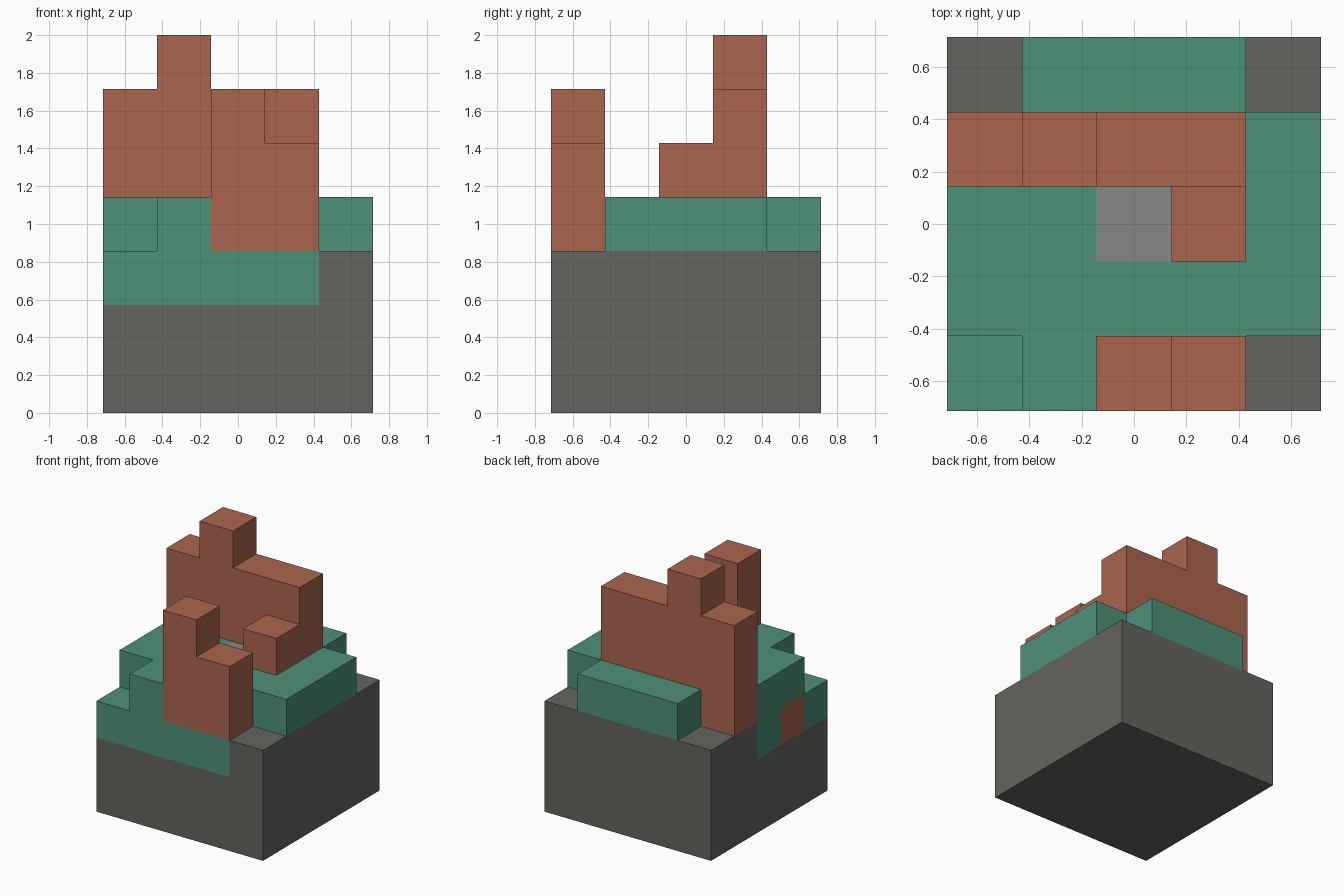
import bpy, bmesh
from mathutils import Vector

cube = bpy.data.objects.get("Cube")
if cube:
    bpy.data.objects.remove(cube, do_unlink=True)

UNIT = 2 / 7          # edge of one block
HALF = 2.5            # half the footprint, in blocks


def material(name, rgb):
    mat = bpy.data.materials.new(name)
    mat.use_nodes = True
    mat.diffuse_color = (*rgb, 1)
    bsdf = next(n for n in mat.node_tree.nodes if n.type == 'BSDF_PRINCIPLED')
    bsdf.inputs["Base Color"].default_value = (*rgb, 1)
    return mat


stone = material("dark stone", (0.127, 0.127, 0.114))
green = material("moss green", (0.076, 0.283, 0.191))
brick = material("brick red", (0.402, 0.130, 0.076))
grey = material("light grey", (0.242, 0.242, 0.235))

# Each part is a union of block ranges: (x start, end), (y start, end), (z start, end)
# Later parts replace the blocks of earlier ones.
PARTS = [
    ("stone_base", stone, [((0, 5), (0, 5), (0, 3))]),
    ("moss_terrace", green, [
        ((0, 4), (0, 1), (2, 3)),     # front lip
        ((0, 1), (2, 3), (2, 3)),     # drop on the right side
        ((0, 5), (1, 4), (3, 4)),     # main level
        ((1, 2), (0, 1), (3, 4)),     # front step
        ((1, 4), (4, 5), (3, 4)),     # back step
    ]),
    ("side_brick", brick, [((0, 1), (1, 2), (2, 3))]),
    ("front_tower", brick, [((2, 3), (0, 1), (3, 6)), ((3, 4), (0, 1), (3, 5))]),
    ("back_wall", brick, [((0, 4), (3, 4), (3, 6)), ((1, 2), (3, 4), (6, 7))]),
    ("wall_step", brick, [((3, 4), (2, 3), (4, 5))]),
    ("floor_slab", grey, [((2, 3), (2, 3), (3, 4))]),
]

owner = {}
for name, mat, ranges in PARTS:
    for xs, ys, zs in ranges:
        for x in range(*xs):
            for y in range(*ys):
                for z in range(*zs):
                    owner[x, y, z] = name


def add_side(bm, cell, axis, sign):
    """Add the square on one side of a block, facing outward."""
    n, u, v = Vector(), Vector(), Vector()
    n[axis], u[(axis + 1) % 3], v[(axis + 2) % 3] = sign, sign, 1
    centre = Vector(cell) + Vector((0.5, 0.5, 0.5)) + n / 2
    centre -= Vector((HALF, HALF, 0))
    loop = [centre + (a * u + b * v) / 2
            for a, b in ((-1, -1), (1, -1), (1, 1), (-1, 1))]
    bm.faces.new([bm.verts.new(p * UNIT) for p in loop])


def build_part(name, mat):
    """Skin the exposed sides of a part and merge its flat areas."""
    bm = bmesh.new()
    for cell in [c for c, part in owner.items() if part == name]:
        for axis in range(3):
            for sign in (-1, 1):
                near = list(cell)
                near[axis] += sign
                if tuple(near) not in owner:
                    add_side(bm, cell, axis, sign)
    bmesh.ops.remove_doubles(bm, verts=bm.verts, dist=0.001)
    bmesh.ops.dissolve_limit(bm, angle_limit=0.01, verts=bm.verts, edges=bm.edges)
    mesh = bpy.data.meshes.new(name)
    bm.to_mesh(mesh)
    bm.free()
    mesh.materials.append(mat)
    bpy.context.collection.objects.link(bpy.data.objects.new(name, mesh))


for name, mat, ranges in PARTS:
    build_part(name, mat)
